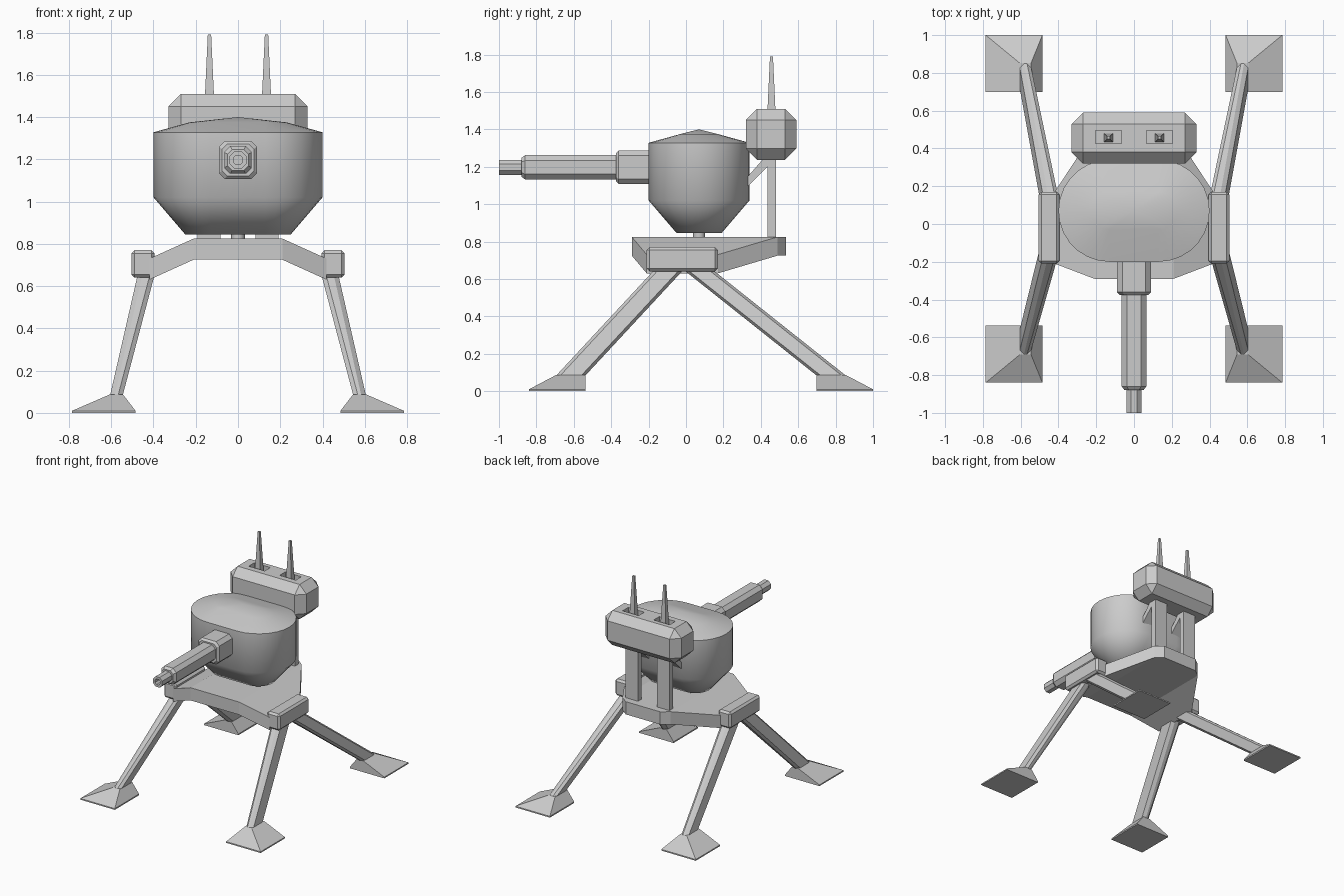
import bpy, bmesh
from math import sin, cos, pi
from mathutils import Vector

if "Cube" in bpy.data.objects:
    bpy.data.objects.remove(bpy.data.objects["Cube"])


def finish(bm, name, smooth=None, bevel=0):
    bmesh.ops.recalc_face_normals(bm, faces=bm.faces)
    me = bpy.data.meshes.new(name)
    bm.to_mesh(me)
    bm.free()
    ob = bpy.data.objects.new(name, me)
    bpy.context.collection.objects.link(ob)
    if bevel:
        m = ob.modifiers.new("Bevel", 'BEVEL')
        m.width, m.segments = bevel, 1
    if smooth:
        bpy.ops.object.select_all(action='DESELECT')
        ob.select_set(True)
        bpy.context.view_layer.objects.active = ob
        bpy.ops.object.shade_smooth_by_angle(angle=smooth)
    return ob


def loft(name, rings, apex=None, smooth=None):
    """Skin a stack of equal-length rings, closing both ends."""
    bm = bmesh.new()
    rows = [[bm.verts.new(p) for p in r] for r in rings]
    n = len(rows[0])
    for a, b in zip(rows, rows[1:]):
        for i in range(n):
            j = (i + 1) % n
            bm.faces.new((a[i], a[j], b[j], b[i]))
    bm.faces.new(rows[0][::-1])
    if apex:
        tip = bm.verts.new(apex)
        for i in range(n):
            bm.faces.new((rows[-1][i], rows[-1][(i + 1) % n], tip))
    else:
        bm.faces.new(rows[-1])
    return finish(bm, name, smooth)


def box(name, lo, hi, bevel=0):
    bm = bmesh.new()
    bmesh.ops.create_cube(bm, size=1)
    lo, hi = Vector(lo), Vector(hi)
    for v in bm.verts:
        v.co = (lo + hi) / 2 + v.co * (hi - lo)
    return finish(bm, name, bevel=bevel)


def rect(x0, x1, y0, y1, z):
    return [(x0, y0, z), (x1, y0, z), (x1, y1, z), (x0, y1, z)]


def octagon(hu, hv, c):
    """Rectangle with cut corners."""
    return [(hu - c, -hv), (hu, c - hv), (hu, hv - c), (hu - c, hv),
            (c - hu, hv), (-hu, hv - c), (-hu, c - hv), (c - hu, -hv)]


# Platform: flat centre with drooping side wings
bm = bmesh.new()
P = lambda x, y: bm.verts.new((x, y, 0.73 if abs(x) > 0.3 else 0.825))
fl, fr, br, bl = P(-.21, -.29), P(.21, -.29), P(.21, .49), P(-.21, .49)
faces = [bm.faces.new((fl, fr, br, P(.15, .535), P(-.15, .535), bl)),
         bm.faces.new((fr, P(.42, -.21), P(.42, .17), br)),
         bm.faces.new((fl, bl, P(-.42, .17), P(-.42, -.21)))]
ext = bmesh.ops.extrude_face_region(bm, geom=faces, use_keep_orig=True)
for v in ext["geom"]:
    if isinstance(v, bmesh.types.BMVert):
        v.co.z -= 0.1
finish(bm, "platform")

# Side hubs, legs and feet
for side, s in (("right", 1), ("left", -1)):
    x0, x1 = sorted((s * 0.395, s * 0.505))
    box(f"{side}_hub", (x0, -0.21, 0.64), (x1, 0.17, 0.77), bevel=0.015)
    for end, y_hip, y_toe, d in (("front", -0.095, -0.615, -1), ("rear", 0.07, 0.775, 1)):
        section = lambda x, y, z, hx: [(s * x + u, y + v, z) for u, v in octagon(hx, 0.078, 0.022)]
        loft(f"{end}_{side}_leg", [section(0.575, y_toe, 0.085, 0.03),
                                   section(0.437, y_hip, 0.645, 0.04)])
        y_in, y_out = y_toe - d * 0.077, y_toe + d * 0.225
        loft(f"{end}_{side}_foot", [
            rect(s * 0.485, s * 0.785, y_in, y_out, 0),
            rect(s * 0.485, s * 0.785, y_in, y_out, 0.01),
            rect(s * 0.545, s * 0.605, y_in, y_toe + d * 0.077, 0.088)])

# Body: stacked stadium outlines with a shallow pointed roof
def stadium(r, z, n=14):
    right = [(0.13 + r * cos(a), 0.07 + r * sin(a), z)
             for a in (-pi / 2 + pi * i / n for i in range(n + 1))]
    return right + [(-x, 0.14 - y, z) for x, y, z in right]

loft("body", [stadium(0.12, 0.845), stadium(0.27, 1.02), stadium(0.27, 1.328),
              stadium(0.10, 1.375)], apex=(0, 0.07, 1.40), smooth=0.9)
loft("swivel_post", [[(0.032 * cos(k * pi / 6), 0.07 + 0.032 * sin(k * pi / 6), z)
                      for k in range(12)] for z in (0.80, 0.86)], smooth=0.6)

# Gun: sleeve, barrel and hollow muzzle along -y
def tube_ring(h, c, y):
    return [(u, y, 1.197 + v) for u, v in octagon(h, h, c)]

loft("barrel_sleeve", [tube_ring(0.09, 0.028, -0.17), tube_ring(0.09, 0.028, -0.36),
                       tube_ring(0.075, 0.023, -0.375)])
loft("barrel", [tube_ring(0.065, 0.028, -0.36), tube_ring(0.065, 0.028, -0.86),
                tube_ring(0.05, 0.022, -0.88)])
loft("muzzle", [tube_ring(0.04, 0.023, -0.87), tube_ring(0.04, 0.023, -1.0),
                tube_ring(0.022, 0.013, -1.0), tube_ring(0.022, 0.013, -0.9)])

# Rear sensor box with two antenna wells
head = box("sensor_box", (-0.33, 0.32, 1.237), (0.33, 0.59, 1.51), bevel=0.06)
for side, s in (("right", 1), ("left", -1)):
    x = s * 0.135
    well = box(f"{side}_well_cutter", (x - 0.07, 0.425, 1.47), (x + 0.07, 0.495, 1.6))
    well.hide_render = True
    well.hide_viewport = True
    cut = head.modifiers.new("Well", 'BOOLEAN')
    cut.operation, cut.object, cut.solver = 'DIFFERENCE', well, 'EXACT'
    sq = lambda h, z: rect(x - h, x + h, 0.457 - h, 0.457 + h, z)
    loft(f"{side}_antenna", [sq(0.023, 1.465), sq(0.008, 1.79)])
    # Support pillar and diagonal brace to the body
    x = s * 0.137
    box(f"{side}_pillar", (x - 0.055, 0.435, 0.82), (x + 0.055, 0.48, 1.25))
    loft(f"{side}_brace", [[(x + e, y, z) for y, z in
                            ((0.31, 1.075), (0.45, 1.215), (0.45, 1.25), (0.42, 1.25), (0.31, 1.125))]
                           for e in (-0.055, 0.055)])
